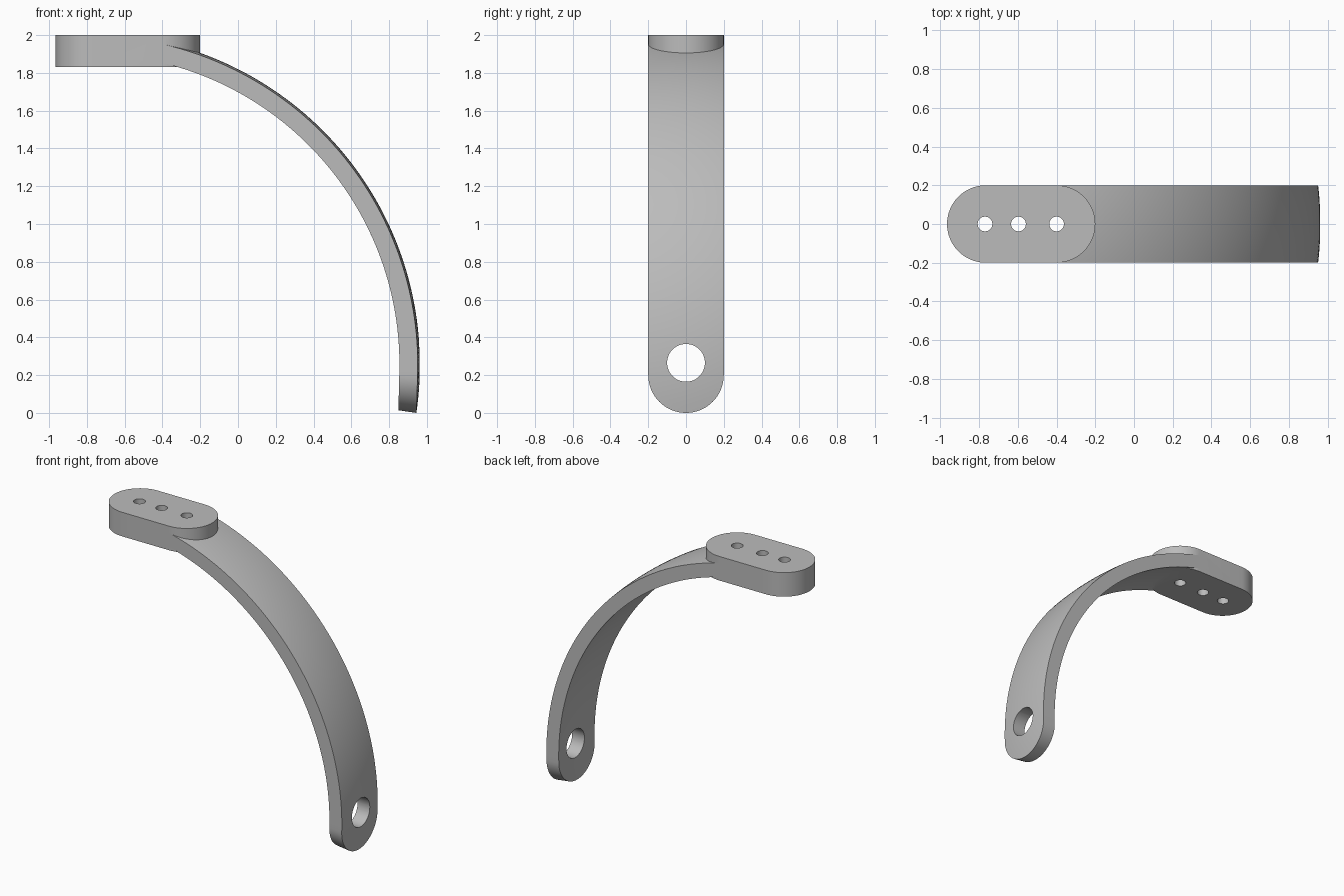
import bpy, bmesh
from math import sin, cos, asin, acos, pi, sqrt, radians
from mathutils import Matrix

cube = bpy.data.objects.get("Cube")
if cube:
    bpy.data.objects.remove(cube, do_unlink=True)

grey = bpy.data.materials.new("plain grey")
grey.use_nodes = True
grey.diffuse_color = (0.5, 0.5, 0.5, 1)
grey.node_tree.nodes["Principled BSDF"].inputs["Base Color"].default_value = (0.5, 0.5, 0.5, 1)

HALF = 0.2                      # half width of the whole bracket
CX, CZ = -0.79, 0.255           # centre of the spherical shell
OUTER, INNER = 1.753, 1.657


def make_object(name, bm):
    bmesh.ops.recalc_face_normals(bm, faces=bm.faces)
    mesh = bpy.data.meshes.new(name)
    bm.to_mesh(mesh)
    bm.free()
    mesh.materials.append(grey)
    obj = bpy.data.objects.new(name, mesh)
    bpy.context.collection.objects.link(obj)
    return obj


def cylinder(name, radius, depth, location, axis="Z"):
    bm = bmesh.new()
    turn = Matrix.Rotation(pi / 2, 4, "Y") if axis == "X" else Matrix()
    bmesh.ops.create_cone(bm, cap_ends=True, segments=48, radius1=radius, radius2=radius,
                          depth=depth, matrix=Matrix.Translation(location) @ turn)
    return make_object(name, bm)


def combine(target, other, operation):
    mod = target.modifiers.new(operation.lower(), "BOOLEAN")
    mod.operation, mod.solver, mod.object = operation, "EXACT", other
    bpy.context.view_layer.objects.active = target
    bpy.ops.object.modifier_apply(modifier=mod.name)
    bpy.data.objects.remove(other, do_unlink=True)


# Curved arm: strip of a spherical shell with a rounded lower end
def curved_arm(rows=64, cols=32):
    bm = bmesh.new()
    start = acos((-0.46 - CX) / OUTER)
    shells = []
    for radius in (OUTER, INNER):
        grid = []
        for c in range(cols + 1):
            phi = pi * c / cols
            y = -HALF * cos(phi)
            ring = sqrt(radius ** 2 - y ** 2)
            tip = HALF * (1 - sin(phi))
            end = asin((tip - CZ) / sqrt(OUTER ** 2 - y ** 2))
            angles = [start + (end - start) * r / rows for r in range(rows + 1)]
            grid.append([bm.verts.new((CX + ring * cos(a), y, CZ + ring * sin(a))) for a in angles])
        shells.append(grid)
        for c in range(cols):
            for r in range(rows):
                bm.faces.new((grid[c][r], grid[c + 1][r], grid[c + 1][r + 1], grid[c][r + 1]))
    out, inn = shells
    for c in (0, cols):
        for r in range(rows):
            bm.faces.new((out[c][r], out[c][r + 1], inn[c][r + 1], inn[c][r]))
    for r in (0, rows):
        for c in range(cols):
            bm.faces.new((out[c][r], out[c + 1][r], inn[c + 1][r], inn[c][r]))
    return make_object("curved_arm", bm)


# Mounting plate: extruded slot shape
def mounting_plate(left=-0.766, right=-0.4, bottom=1.83, top=2.0, steps=32):
    bm = bmesh.new()
    outline = []
    for centre, first in ((right, -pi / 2), (left, pi / 2)):
        for i in range(steps + 1):
            a = first + pi * i / steps
            outline.append(bm.verts.new((centre + HALF * cos(a), HALF * sin(a), bottom)))
    base = bm.faces.new(outline)
    up = bmesh.ops.extrude_face_region(bm, geom=[base])["geom"]
    bmesh.ops.translate(bm, vec=(0, 0, top - bottom),
                        verts=[v for v in up if isinstance(v, bmesh.types.BMVert)])
    return make_object("mounting_plate", bm)


bracket = mounting_plate()
bracket.name = "bracket"
combine(bracket, curved_arm(), "UNION")

# Three screw holes and the pivot hole
for x in (-0.77, -0.597, -0.4):
    combine(bracket, cylinder("screw_hole", 0.038, 1, (x, 0, 1.9)), "DIFFERENCE")
combine(bracket, cylinder("pivot_hole", 0.1, 0.6, (0.9, 0, 0.265), "X"), "DIFFERENCE")

bpy.ops.object.select_all(action="DESELECT")
bracket.select_set(True)
bpy.context.view_layer.objects.active = bracket
bpy.ops.object.shade_smooth_by_angle(angle=radians(25))
